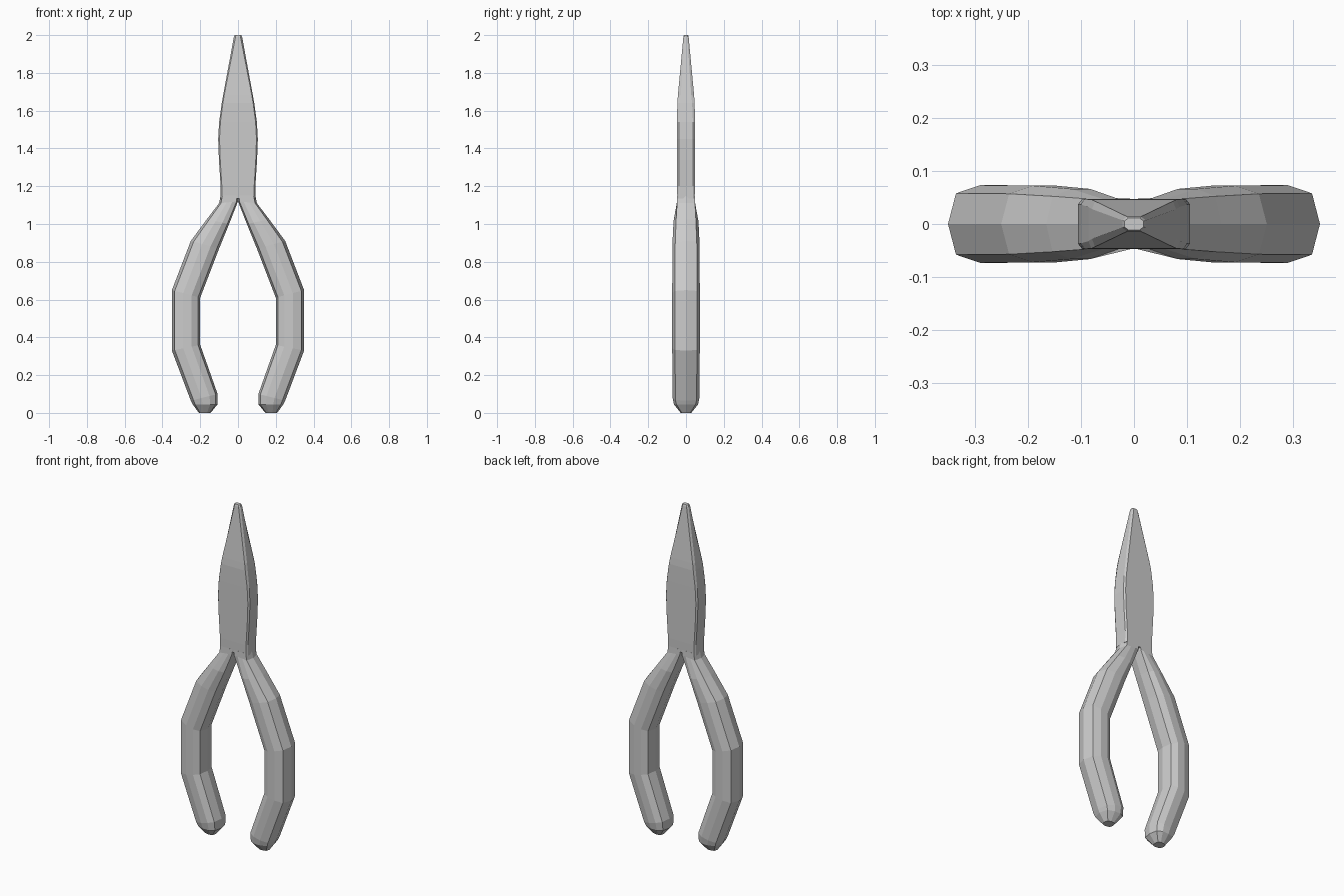
import bpy, bmesh

if "Cube" in bpy.data.objects:
    bpy.data.objects.remove(bpy.data.objects["Cube"])


def loft(name, rings):
    """Skin a stack of equal-sized rings and cap both ends, flat shaded."""
    bm = bmesh.new()
    loops = [[bm.verts.new(p) for p in ring] for ring in rings]
    for a, b in zip(loops, loops[1:]):
        for i in range(len(a)):
            j = (i + 1) % len(a)
            bm.faces.new((a[i], a[j], b[j], b[i]))
    bm.faces.new(loops[0])
    bm.faces.new(loops[-1])
    bmesh.ops.recalc_face_normals(bm, faces=bm.faces)
    me = bpy.data.meshes.new(name)
    bm.to_mesh(me)
    bm.free()
    ob = bpy.data.objects.new(name, me)
    bpy.context.collection.objects.link(ob)
    return ob


# Tapered jaws: height, half width, half depth, side share of the chamfer
jaw_sections = [(1.12, .092, .046, .8), (1.2, .092, .047, .8), (1.34, .101, .047, .8),
                (1.45, .105, .047, .8), (1.54, .1, .047, .78), (1.64, .086, .046, .7),
                (1.68, .079, .043, .65), (1.99, .022, .014, .5), (2.0, .018, .011, .5)]


def jaw_ring(z, w, d, k):
    c = .93 if k > .6 else .6
    prof = [(1, k), (c, 1), (-c, 1), (-1, k), (-1, -k), (-c, -1), (c, -1), (1, -k)]
    ring = [(w * u, d * v, z) for u, v in prof]
    if z == 1.12:
        # Notch the hidden foot of the jaws up into the crotch
        ring = [(x, y, 1.135) for x, y, _ in ring]
    return ring


loft("jaws", [jaw_ring(*s) for s in jaw_sections])

# Bent grips: inner (x, z), outer (x, z), half depth
grip_sections = [((0, 1.15), (.092, 1.15), .0465),
                 ((0, 1.12), (.1, 1.11), .0475),
                 ((.047, 1.0), (.165, 1.025), .066),
                 ((.1, .87), (.25, .91), .072),
                 ((.2, .61), (.35, .65), .073),
                 ((.2, .36), (.35, .33), .073),
                 ((.108, .1), (.25, .065), .071),
                 ((.108, .045), (.24, .045), .064),
                 ((.145, 0), (.207, 0), .028)]
half = [(1, 0), (.8, .79), (.2, 1), (-.4, 1), (-.85, .75), (-1, 0)]
profile = half + [(u, -v) for u, v in half[-2:0:-1]]


def grip_ring(inner, outer, depth, side):
    ring = []
    for u, v in profile:
        t = (u + 1) / 2
        x = inner[0] + (outer[0] - inner[0]) * t
        z = inner[1] + (outer[1] - inner[1]) * t
        # Square off the section where the grip meets the jaws
        if inner[1] > 1.1 and v == 0:
            for s in (0,):
                ring.append((side * x, 0, z))
        else:
            v = (1 if v > 0 else -1) if inner[1] > 1.1 else v
            ring.append((side * x, depth * v, z))
    return ring


for side, label in ((1, "right"), (-1, "left")):
    loft(label + "_grip", [grip_ring(*s, side) for s in grip_sections])
